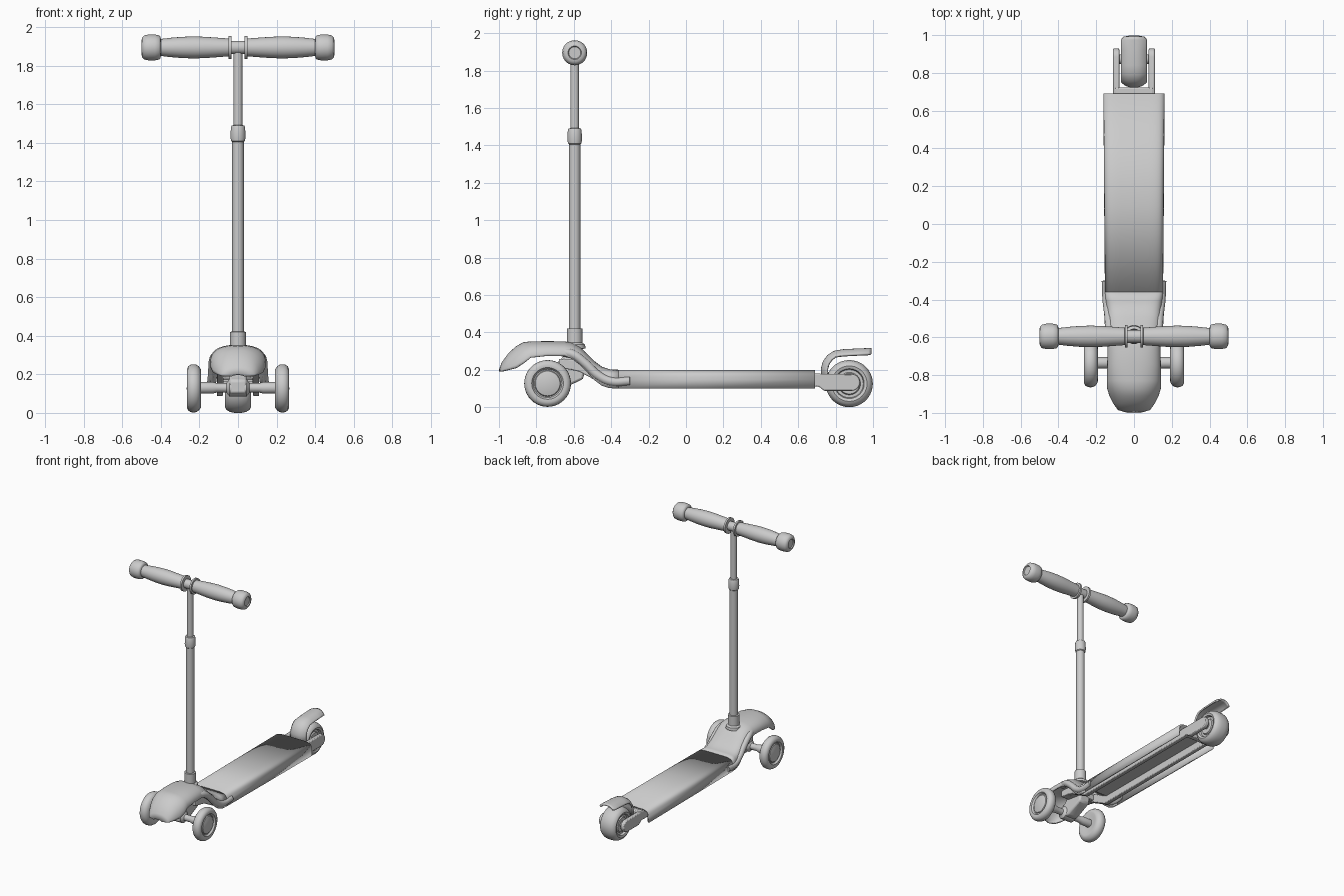
import bpy, bmesh, math

if "Cube" in bpy.data.objects:
    bpy.data.objects.remove(bpy.data.objects["Cube"])


def finish(name, bm, angle=35):
    bmesh.ops.remove_doubles(bm, verts=bm.verts, dist=0.0002)
    bmesh.ops.recalc_face_normals(bm, faces=bm.faces)
    me = bpy.data.meshes.new(name)
    bm.to_mesh(me)
    bm.free()
    ob = bpy.data.objects.new(name, me)
    bpy.context.collection.objects.link(ob)
    smooth(ob, angle)
    return ob


def smooth(ob, angle=35):
    bpy.ops.object.select_all(action='DESELECT')
    bpy.context.view_layer.objects.active = ob
    ob.select_set(True)
    bpy.ops.object.shade_smooth_by_angle(angle=math.radians(angle))


def skin(bm, rows, closed):
    for a, b in zip(rows, rows[1:]):
        n = len(a)
        for i in range(n if closed else n - 1):
            j = (i + 1) % n
            bm.faces.new((a[i], a[j], b[j], b[i]))


def lathe(name, prof, axis, y, z, flip=1, seg=40):
    """Turn (radius, distance) points about an x or z axis."""
    bm = bmesh.new()
    rows = []
    for r, t in prof:
        row = []
        for i in range(seg):
            a = 2 * math.pi * i / seg
            c, s = r * math.cos(a), r * math.sin(a)
            row.append(bm.verts.new((flip * t, y + c, z + s) if axis == 'X' else (c, y + s, z + t)))
        rows.append(row)
    skin(bm, rows, True)
    return finish(name, bm)


def prism(name, pts, x0, x1, bevel=0.006):
    """Extrude a side profile of (y, z) points across x."""
    bm = bmesh.new()
    a = [bm.verts.new((x0, y, z)) for y, z in pts]
    b = [bm.verts.new((x1, y, z)) for y, z in pts]
    bm.faces.new(a)
    bm.faces.new(b)
    skin(bm, [a, b], True)
    ob = finish(name, bm)
    m = ob.modifiers.new("bevel", 'BEVEL')
    m.width, m.segments, m.limit_method = bevel, 2, 'ANGLE'
    return ob


def shell(name, stations, thick, seg=28):
    """Loft open arches: (y, half width, top z, edge z, squareness)."""
    bm = bmesh.new()
    rows = []
    for y, w, zt, ze, n in stations:
        row = []
        for i in range(seg + 1):
            a = math.pi * i / seg
            c, s = math.cos(a), abs(math.sin(a))
            if s < 1e-6:
                s = 0
            x = math.copysign(abs(c) ** (2 / n), c) * w
            row.append(bm.verts.new((x, y, ze + (zt - ze) * s ** (2 / n))))
        rows.append(row)
    skin(bm, rows, False)
    ob = finish(name, bm, 45)
    if sum(f.normal.z for f in ob.data.polygons) < 0:
        ob.data.flip_normals()
    m = ob.modifiers.new("thickness", 'SOLIDIFY')
    m.thickness, m.offset = thick, -1
    return ob


def rod(name, pts, radius):
    cu = bpy.data.curves.new(name, 'CURVE')
    cu.dimensions = '3D'
    cu.bevel_depth, cu.bevel_resolution, cu.use_fill_caps = radius, 4, True
    sp = cu.splines.new('BEZIER')
    sp.bezier_points.add(len(pts) - 1)
    for p, co in zip(sp.bezier_points, pts):
        p.co = co
        p.handle_left_type = p.handle_right_type = 'AUTO'
    ob = bpy.data.objects.new(name, cu)
    bpy.context.collection.objects.link(ob)
    bpy.ops.object.select_all(action='DESELECT')
    bpy.context.view_layer.objects.active = ob
    ob.select_set(True)
    bpy.ops.object.convert(target='MESH')
    smooth(bpy.context.object)


SY = -0.595  # steering column position

# Steering column: sleeve, lower tube, clamp, upper tube
lathe("steering_column", [
    (0, .15), (.035, .15), (.035, .31), (.058, .315), (.055, .335), (.041, .345), (.041, .42),
    (.03, .422), (.03, 1.405), (.036, 1.41), (.039, 1.43), (.037, 1.48), (.033, 1.49),
    (.023, 1.492), (.023, 1.89), (0, 1.89)], 'Z', SY, 0)

# Handlebar with grips
lathe("handlebar", [(0, -.06), (.034, -.06), (.034, .06), (0, .06)], 'X', SY, 1.895)
for side, s in (("left", -1), ("right", 1)):
    lathe("grip_" + side, [
        (0, .034), (.06, .034), (.06, .048), (.046, .049), (.05, .1), (.055, .17), (.057, .23),
        (.055, .29), (.05, .35), (.044, .40), (.055, .402), (.063, .41), (.067, .43),
        (.067, .465), (.062, .487), (.05, .498), (.036, .5), (.032, .494), (0, .494)],
        'X', SY, 1.895, s)

# Front cover flowing into the standing deck
shell("front_cover", [
    (-1.0, .035, .2, .19, 2), (-.985, .085, .24, .192, 2.1), (-.95, .11, .288, .2, 2.2),
    (-.91, .13, .325, .21, 2.2), (-.87, .143, .347, .235, 2.2), (-.83, .143, .352, .265, 2.3),
    (-.74, .142, .353, .275, 2.4), (-.65, .14, .352, .275, 2.4), (-.61, .139, .345, .26, 2.5),
    (-.57, .138, .325, .23, 2.7), (-.53, .14, .287, .19, 3), (-.49, .143, .247, .145, 3.5),
    (-.45, .147, .217, .115, 4), (-.41, .151, .203, .102, 5), (-.36, .154, .2, .1, 6)], .012)
shell("deck", [(-.36, .154, .2, .1, 6), (.1, .158, .2, .1, 6), (.69, .162, .2, .1, 6)], .012)

# Frame rails, side trims, fork arms
for side, s in (("left", -1), ("right", 1)):
    prism("frame_rail_" + side, [(-.42, .11), (.7, .11), (.7, .175), (-.42, .175), (-.55, .25),
                                 (-.66, .26), (-.66, .21), (-.57, .19)], s * .075, s * .11)
    rod("side_trim_" + side, [(s * .147, -.3, .14), (s * .143, -.4, .138), (s * .135, -.47, .17),
                              (s * .13, -.54, .235), (s * .125, -.6, .28), (s * .11, -.66, .295)], .024)
    arc = [(.885 + .045 * math.cos(a), .132 + .045 * math.sin(a))
           for a in [math.radians(-90 + 20 * i) for i in range(10)]]
    prism("fork_arm_" + side, arc + [(.66, .177), (.66, .115), (.71, .11), (.74, .087)], s * .078, s * .11)
prism("frame_channel", [(-.4, .162), (.7, .162), (.7, .175), (-.4, .175)], -.08, .08, .002)
prism("fork_bridge", [(.68, .11), (.722, .11), (.722, .18), (.68, .18)], -.1, .1)

# Steering truck and axle
lathe("front_axle", [(0, -.2), (.03, -.2), (.03, -.13), (.024, -.11), (.024, -.06), (.045, -.045),
                     (.045, .045), (.024, .06), (.024, .11), (.03, .13), (.03, .2), (0, .2)],
      'X', -.735, .13)
prism("steering_truck", [(-.78, .1), (-.68, .09), (-.55, .15), (-.53, .25), (-.66, .27), (-.72, .2), (-.78, .17)],
      -.045, .045, .012)
prism("truck_plate", [(-.68, .21), (-.54, .19), (-.54, .235), (-.68, .26)], -.11, .11)

# Wheels
half = [(0, 0), (.06, 0), (.085, -.008), (.1, -.006), (.115, .006), (.123, .02), (.125, .037)]
for side, s in (("left", -1), ("right", 1)):
    back = [(r, .19 + .008 + t * .9) for r, t in half]
    front = [(.123, .245), (.115, .258), (.1, .265), (.085, .263), (.076, .25), (.07, .25),
             (.066, .257), (.04, .264), (0, .266)]
    lathe("front_wheel_" + side, back + front, 'X', -.74, .127, s)
tyre = [(0, .055), (.055, .055), (.06, .045), (.075, .045), (.08, .062), (.095, .067), (.11, .06),
        (.121, .042), (.126, .018)]
lathe("rear_wheel", [(r, -t) for r, t in tyre] + tyre[::-1], 'X', .873, .126)
lathe("rear_axle", [(0, -.1), (.025, -.1), (.025, .1), (0, .1)], 'X', .873, .13)

# Rear mudguard brake: arched band swept along a side path
bm = bmesh.new()
rows = []
path = [(.722, .14, 1, 0), (.722, .21, 1, .1), (.732, .245, .9, .4), (.755, .278, .7, .7),
        (.79, .301, .3, .9), (.84, .31, .1, 1), (.92, .314, 0, 1), (.975, .316, 0, 1), (.992, .316, 0, 1)]
for i, (y, z, ny, nz) in enumerate(path):
    w = .055 if i == len(path) - 1 else .07
    rows.append([bm.verts.new((w * u, y + .03 * ny * abs(u) ** 2.5, z - .03 * nz * abs(u) ** 2.5))
                 for u in [k / 8 - 1 for k in range(17)]])
skin(bm, rows, False)
guard = finish("rear_mudguard", bm, 45)
if sum(f.normal.z for f in guard.data.polygons) < 0:
    guard.data.flip_normals()
m = guard.modifiers.new("thickness", 'SOLIDIFY')
m.thickness, m.offset = .012, -1
